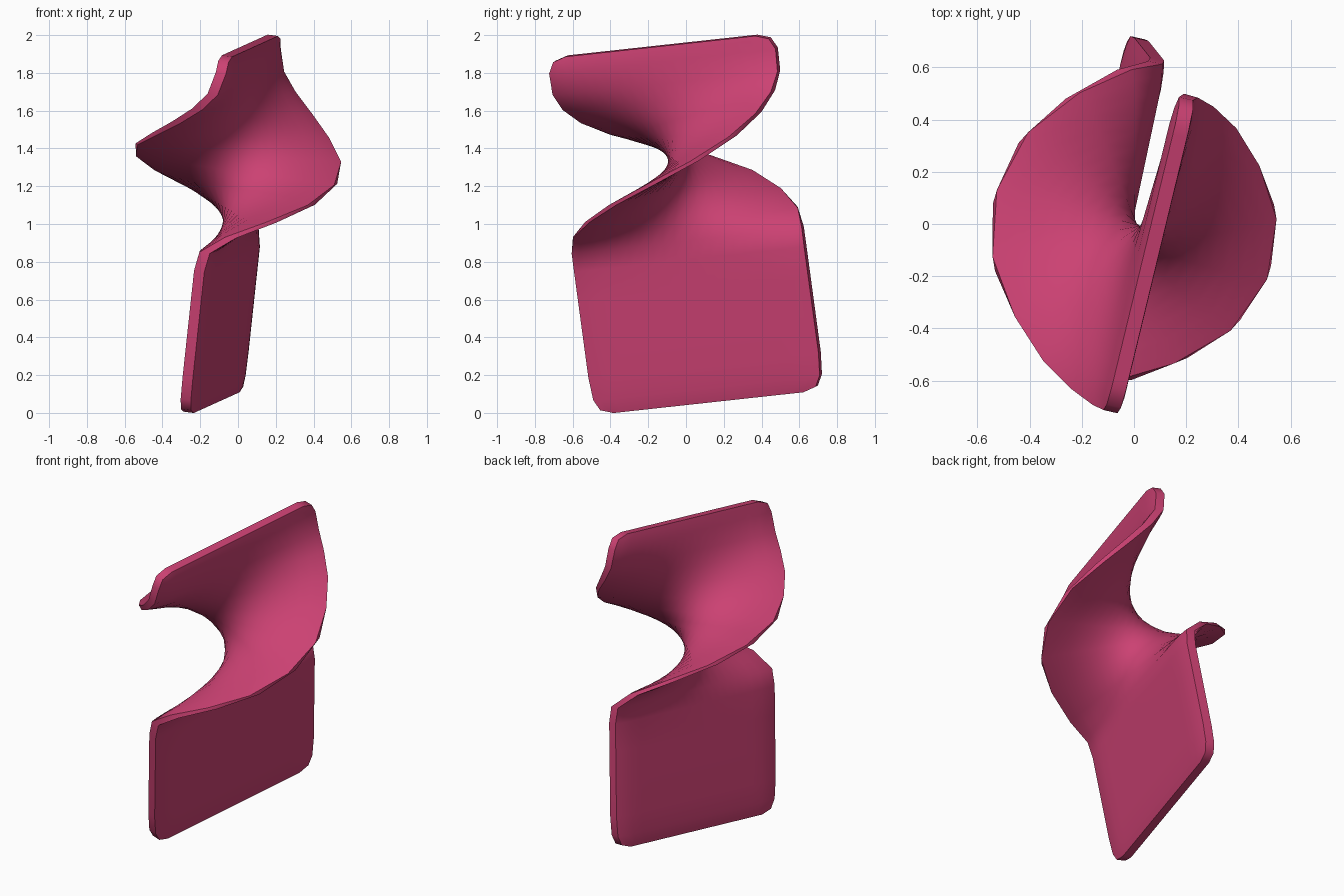
import bpy, bmesh, math
from mathutils import Vector, Matrix

cube = bpy.data.objects.get("Cube")
if cube:
    bpy.data.objects.remove(cube, do_unlink=True)

# Pink material
pink = bpy.data.materials.new("raspberry_pink")
pink.use_nodes = True
colour = (0.60, 0.053, 0.17, 1.0)
pink.diffuse_color = colour
pink.node_tree.nodes["Principled BSDF"].inputs["Base Color"].default_value = colour

# Leaning axis of the strip, with its width and thickness directions
base, tip = Vector((-0.14, 0.125, 0.058)), Vector((0.063, -0.13, 1.944))
length = (tip - base).length
axis = (tip - base).normalized()
wide = Vector((0.29, 1.2, 0))
wide.z = -(wide.x * axis.x + wide.y * axis.y) / axis.z
wide.normalize()
thick = axis.cross(wide)

TWIST_START, TWIST_END = 0.935, 1.595
HALF_WIDTH, HALF_THICK, HALF_RIM = 0.63, 0.042, 0.028


def twist(s):
    """Half a turn between two heights, eased in and, more slowly, out."""
    total = 0
    for k in range(-4, 5):
        start, end = TWIST_START + 0.025 * k, TWIST_END + 0.05 * k
        total += min(max((s - start) / (end - start), 0), 1)
    return math.pi * total / 9


def half_width(s):
    """Strip narrows in the twist and has rounded corners at both ends."""
    pinch = 0.08 * min(1, 1.6 * math.sin(twist(s)))
    d = min(s, length - s)
    corner = 0.11 if d < 0.01 else 0.04 if d < 0.03 else 0.01 if d < 0.09 else 0
    return HALF_WIDTH - pinch - corner


# Rows along the strip: close at the rounded ends, even through the twist
rows = [0, 0.022, 0.08, 0.2, 0.4, 0.6, 0.77]
rows += [0.87 + 0.094 * i for i in range(10)]
rows += [length - 0.08, length - 0.022, length]
cols = [-1, -0.93, -0.82] + [i * 0.1 for i in range(-7, 8)] + [0.82, 0.93, 1]

bm = bmesh.new()


def make_side(sign):
    grid = []
    for s in rows:
        turn = Matrix.Rotation(twist(s), 3, axis)
        line = []
        for u in cols:
            # Faces are slightly pillowed toward the rim
            rim = min((1 - abs(u)) * HALF_WIDTH, s, length - s)
            f = min(1, rim / 0.13)
            t = HALF_RIM + (HALF_THICK - HALF_RIM) * f * (2 - f)
            offset = wide * (u * half_width(s)) + thick * (sign * t)
            line.append(bm.verts.new(base + axis * s + turn @ offset))
        grid.append(line)
    for a, b in zip(grid, grid[1:]):
        for j in range(len(cols) - 1):
            bm.faces.new((a[j], a[j + 1], b[j + 1], b[j]))
    return grid


def outline(grid):
    return (grid[0] + [r[-1] for r in grid[1:]] + grid[-1][-2::-1]
            + [r[0] for r in grid[-2:0:-1]])


# Two broad faces joined by a narrow rim
front, back = outline(make_side(1)), outline(make_side(-1))
for i in range(len(front)):
    k = (i + 1) % len(front)
    bm.faces.new((front[i], front[k], back[k], back[i]))
bmesh.ops.recalc_face_normals(bm, faces=bm.faces)

mesh = bpy.data.meshes.new("twisted_strip")
bm.to_mesh(mesh)
bm.free()
mesh.materials.append(pink)
strip = bpy.data.objects.new("twisted_strip", mesh)
bpy.context.collection.objects.link(strip)

# Smooth faces with a crisp rim
bpy.ops.object.select_all(action='DESELECT')
strip.select_set(True)
bpy.context.view_layer.objects.active = strip
bpy.ops.object.shade_smooth_by_angle(angle=math.radians(60))
